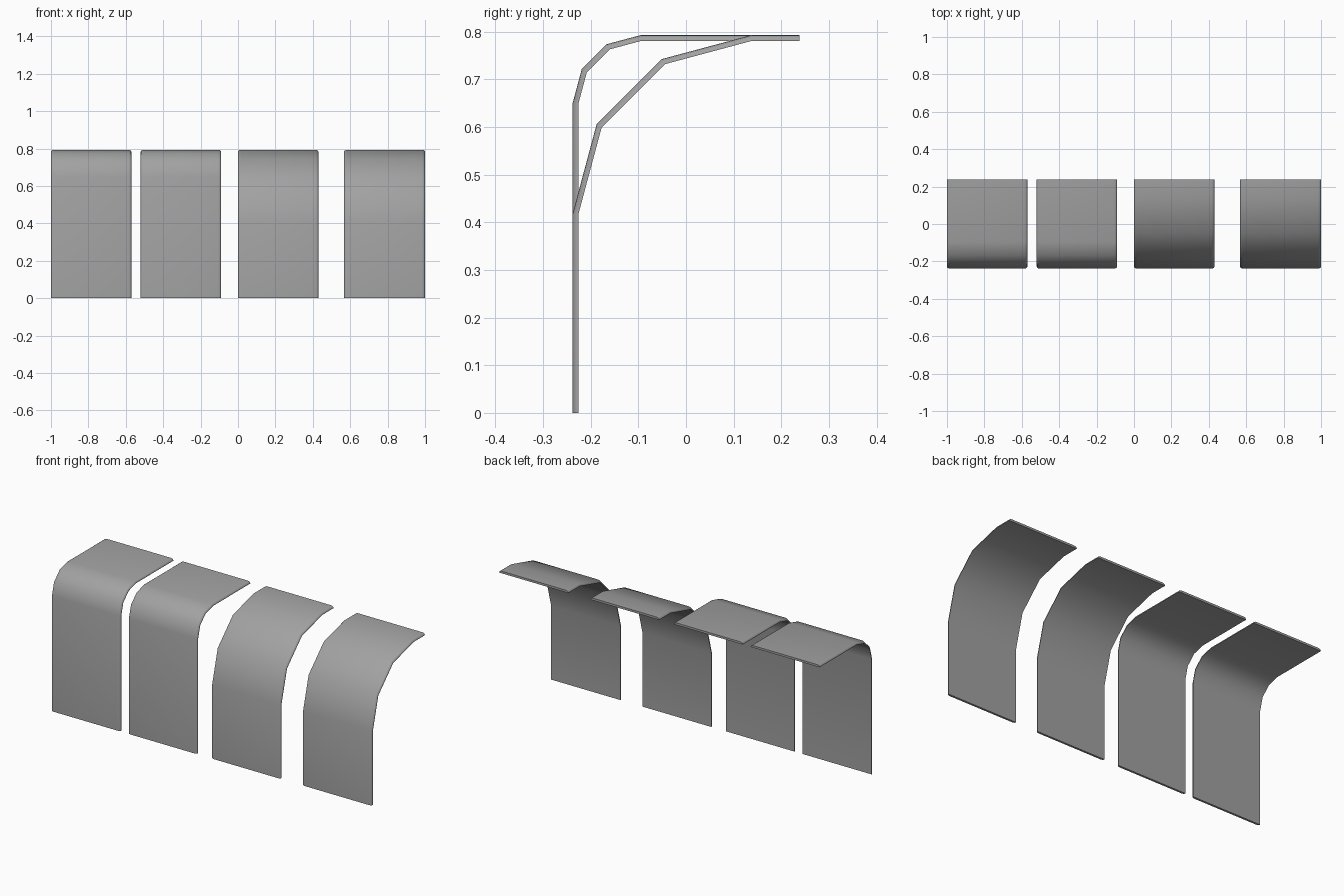
import bpy, bmesh, math
from mathutils import Vector

if "Cube" in bpy.data.objects:
    bpy.data.objects.remove(bpy.data.objects["Cube"])

HALF_Y, TOP, THICK = 0.238, 0.793, 0.012

grey = bpy.data.materials.new("mid_grey")
grey.diffuse_color = (0.36, 0.36, 0.36, 1)
grey.use_nodes = True
grey.node_tree.nodes["Principled BSDF"].inputs["Base Color"].default_value = grey.diffuse_color


def outer_path(radius):
    """Side profile (y, z): upright wall, three-step bend, flat top."""
    cy, cz = -HALF_Y + radius, TOP - radius
    pts = [Vector((-HALF_Y, 0))]
    for i in range(4):
        a = math.radians(30 * i)
        pts.append(Vector((cy - radius * math.cos(a), cz + radius * math.sin(a))))
    pts.append(Vector((HALF_Y, TOP)))
    return pts


def inward_offsets(pts):
    """Mitred inward direction at each profile point."""
    normals = []
    for a, b in zip(pts, pts[1:]):
        d = (b - a).normalized()
        normals.append(Vector((d.y, -d.x)))
    result = [normals[0]]
    for n, m in zip(normals, normals[1:]):
        s = (n + m).normalized()
        result.append(s / s.dot(n))
    return result + [normals[-1]]


def panel(name, x0, x1, radius):
    # Cross-section (x, depth): outer long edges rounded, inner ones square
    w, d = 0.016, 0.010
    arc = [(w * (1 - math.cos(t)), d * (1 - math.sin(t)))
           for t in (math.pi / 2 * i / 3 for i in range(4))]
    section = [(x0, THICK)] + [(x0 + x, y) for x, y in arc]
    section += [(x1 - x, y) for x, y in reversed(arc)] + [(x1, THICK)]

    bm = bmesh.new()
    pts = outer_path(radius)
    rings = []
    for p, n in zip(pts, inward_offsets(pts)):
        ring = []
        for x, depth in section:
            q = p + n * depth
            ring.append(bm.verts.new((x, q.x, q.y)))
        rings.append(ring)
    count = len(section)
    for a, b in zip(rings, rings[1:]):
        for i in range(count):
            j = (i + 1) % count
            bm.faces.new((a[i], a[j], b[j], b[i]))
    bm.faces.new(rings[0])
    bm.faces.new(rings[-1])
    bmesh.ops.recalc_face_normals(bm, faces=bm.faces[:])

    mesh = bpy.data.meshes.new(name)
    bm.to_mesh(mesh)
    bm.free()
    mesh.materials.append(grey)
    obj = bpy.data.objects.new(name, mesh)
    bpy.context.collection.objects.link(obj)
    bpy.ops.object.select_all(action='DESELECT')
    obj.select_set(True)
    bpy.context.view_layer.objects.active = obj
    bpy.ops.object.shade_smooth_by_angle(angle=math.radians(40))


# Two tightly bent panels on the left, two gently bent ones on the right
panel("tight_bend_panel_outer", -1.0, -0.57, 0.143)
panel("tight_bend_panel_inner", -0.52, -0.09, 0.143)
panel("wide_bend_panel_inner", 0.0, 0.43, 0.375)
panel("wide_bend_panel_outer", 0.567, 1.0, 0.375)
